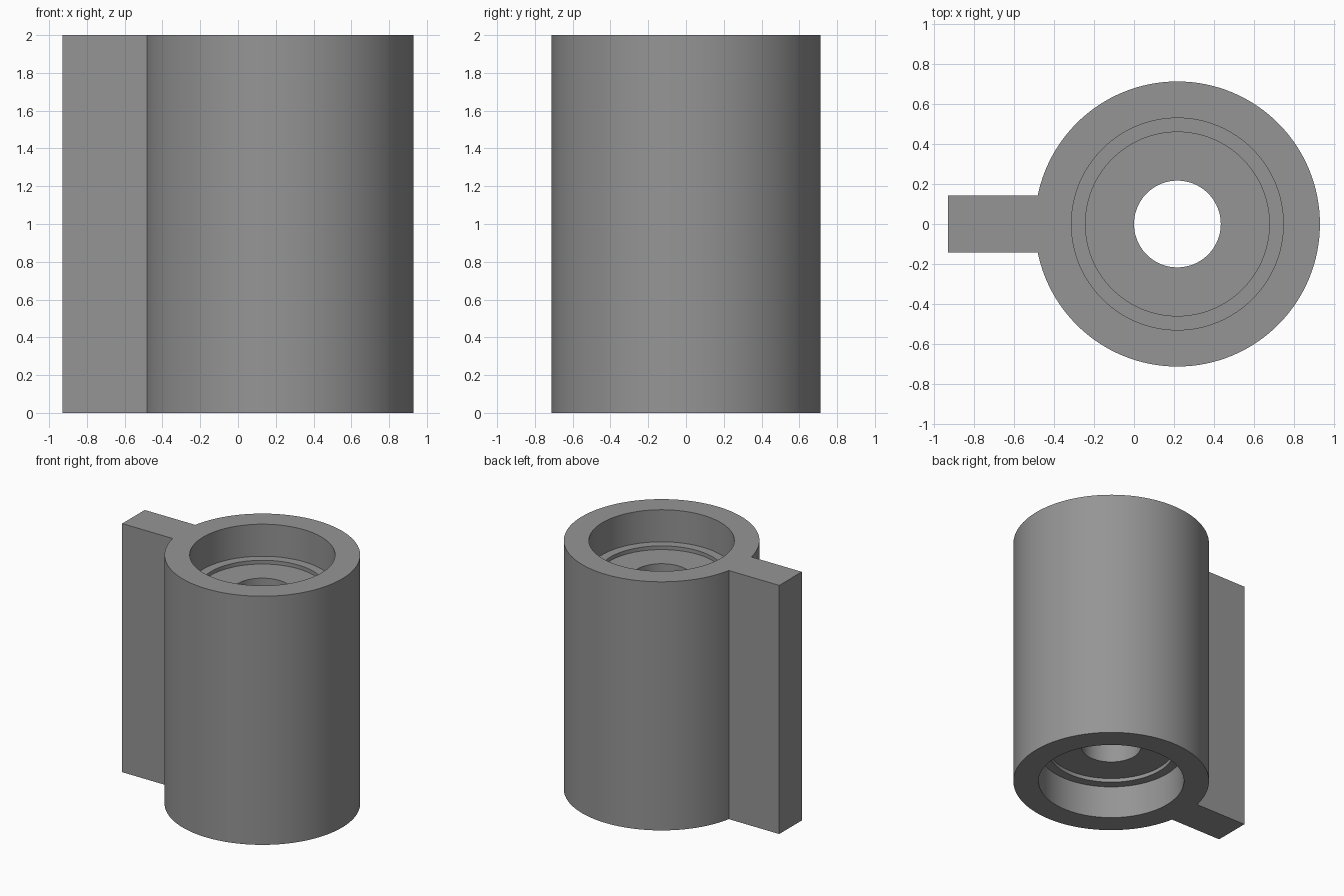
import bpy, math

if "Cube" in bpy.data.objects:
    bpy.data.objects.remove(bpy.data.objects["Cube"])

CX, FIN_END, FIN_HALF, HEIGHT, SEGS = 0.217, -0.93, 0.143, 2.0, 128
R_OUT, R_BORE, R_LIP, R_HOLE = 0.713, 0.53, 0.46, 0.217
D_BORE, D_LIP = 0.258, 0.288

grey = bpy.data.materials.new("plain grey")
grey.diffuse_color = (0.3, 0.3, 0.3, 1)
grey.use_nodes = True
grey.node_tree.nodes["Principled BSDF"].inputs["Base Color"].default_value = grey.diffuse_color


def make_object(name, verts, faces):
    mesh = bpy.data.meshes.new(name)
    mesh.from_pydata(verts, [], faces)
    mesh.materials.append(grey)
    obj = bpy.data.objects.new(name, mesh)
    bpy.context.collection.objects.link(obj)
    return obj


# Closed wall section, revolved: stepped seat at each end, narrow hole between
bottom = [(R_HOLE, D_LIP), (R_LIP, D_LIP), (R_LIP, D_BORE),
          (R_BORE, D_BORE), (R_BORE, 0), (R_OUT, 0)]
section = bottom + [(r, HEIGHT - z) for r, z in reversed(bottom)]
n = len(section)
verts, faces = [], []
for i in range(SEGS):
    a = 2 * math.pi * i / SEGS
    verts += [(CX + r * math.cos(a), r * math.sin(a), z) for r, z in section]
    j = (i + 1) % SEGS
    for k in range(n):
        m = (k + 1) % n
        faces.append((i * n + k, j * n + k, j * n + m, i * n + m))
body = make_object("sleeve_with_fin", verts, faces)

# Flat fin, its inner end buried in the sleeve wall
x0, x1, y = FIN_END, -0.40, FIN_HALF
fin = make_object("fin_helper",
                  [(px, py, pz) for pz in (0, HEIGHT)
                   for px, py in ((x0, -y), (x1, -y), (x1, y), (x0, y))],
                  [(3, 2, 1, 0), (4, 5, 6, 7), (0, 1, 5, 4),
                   (1, 2, 6, 5), (2, 3, 7, 6), (3, 0, 4, 7)])

# Join fin and sleeve into one solid
union = body.modifiers.new("join_fin", "BOOLEAN")
union.operation, union.solver, union.object = "UNION", "EXACT", fin
bpy.context.view_layer.objects.active = body
body.select_set(True)
bpy.ops.object.modifier_apply(modifier=union.name)
bpy.data.objects.remove(fin)
bpy.ops.object.shade_smooth_by_angle(angle=math.radians(30))
